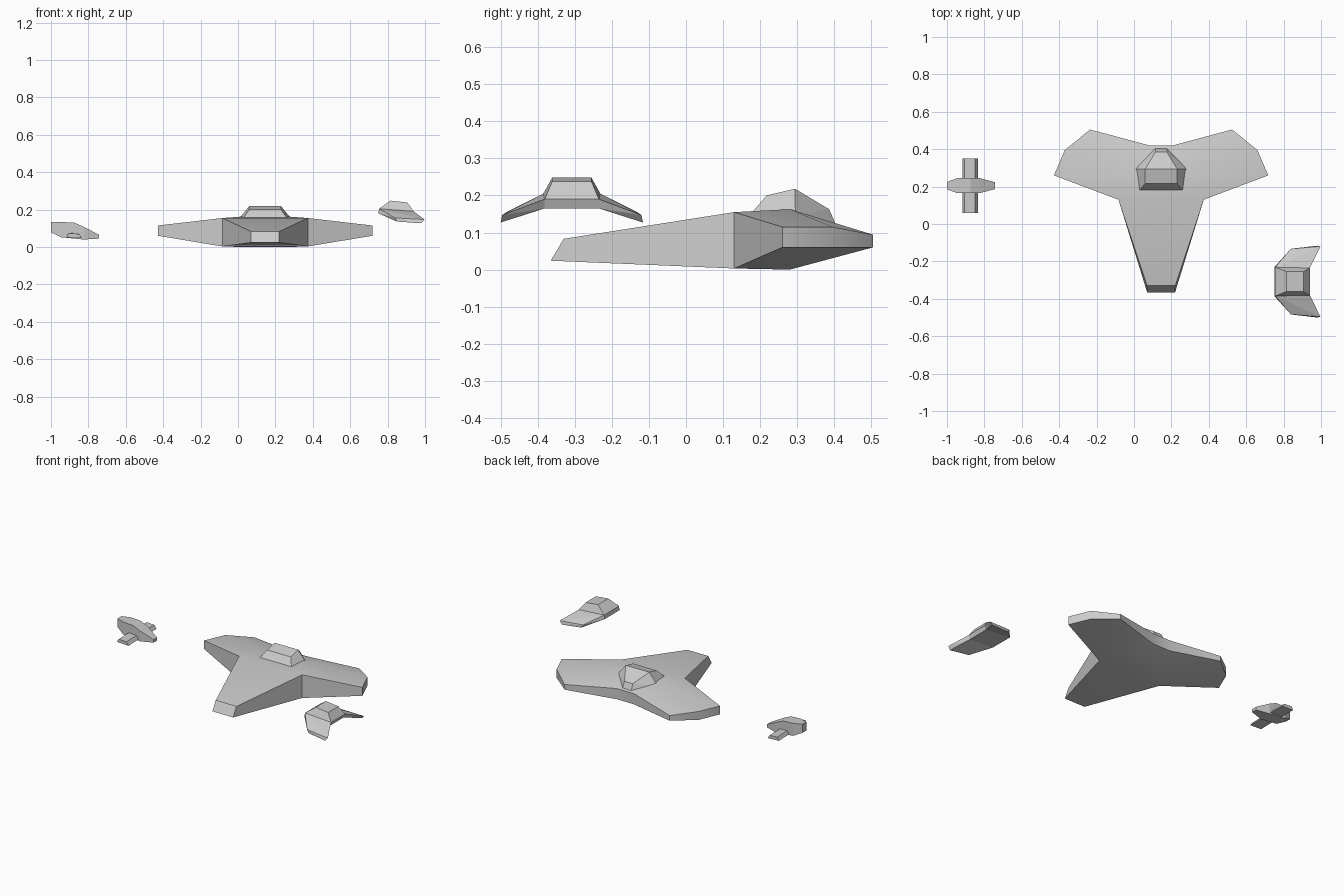
import bpy, bmesh
from math import radians

if "Cube" in bpy.data.objects:
    bpy.data.objects.remove(bpy.data.objects["Cube"])


def finish(name, bm, smooth=None):
    bmesh.ops.recalc_face_normals(bm, faces=bm.faces)
    me = bpy.data.meshes.new(name)
    bm.to_mesh(me)
    bm.free()
    ob = bpy.data.objects.new(name, me)
    bpy.context.collection.objects.link(ob)
    if smooth:
        bpy.context.view_layer.objects.active = ob
        ob.select_set(True)
        bpy.ops.object.shade_smooth_by_angle(angle=radians(smooth))
        ob.select_set(False)
    return ob


def hull(name, pts):
    """Convex faceted solid around a few corner points."""
    bm = bmesh.new()
    for p in pts:
        bm.verts.new(p)
    r = bmesh.ops.convex_hull(bm, input=bm.verts)
    junk = {g for g in r["geom_interior"] if isinstance(g, bmesh.types.BMVert)}
    bmesh.ops.delete(bm, geom=list(junk), context='VERTS')
    bmesh.ops.dissolve_limit(bm, angle_limit=radians(2), verts=bm.verts, edges=bm.edges)
    return finish(name, bm)


CX = 0.145  # centre line of the large craft

# Main hull: half outline as (x, y low, z low, y high, z high)
half = {
    "N": (.075, -.365, .024, -.33, .083),   # nose
    "S": (.228, .13, .003, .13, .155),      # shoulder
    "A": (.573, .26, .06, .26, .115),       # wing tip
    "B": (.515, .395, .06, .395, .115),
    "C": (.38, .505, .06, .505, .094),
    "R": (.062, .42, .05, .42, .12),        # tail
    "I": (.12, .28, 0, .28, .163),          # inner crown
}
bm = bmesh.new()
v = {}
for k, (x, y0, z0, y1, z1) in half.items():
    for s in (1, -1):
        v[k, s, 0] = bm.verts.new((CX + s * x, y0, z0))
        v[k, s, 1] = bm.verts.new((CX + s * x, y1, z1))
for lvl in (0, 1):
    for a, b in ("NS", "SI", "IR"):
        bm.faces.new([v[a, 1, lvl], v[b, 1, lvl], v[b, -1, lvl], v[a, -1, lvl]])
    for s in (1, -1):
        for f in ("SAI", "ABI", "IBC", "ICR"):
            bm.faces.new([v[k, s, lvl] for k in f])
for s in (1, -1):
    for a, b in ("NS", "SA", "AB", "BC", "CR"):
        bm.faces.new([v[a, s, 0], v[b, s, 0], v[b, s, 1], v[a, s, 1]])
for k in "NR":
    bm.faces.new([v[k, 1, 0], v[k, -1, 0], v[k, -1, 1], v[k, 1, 1]])
finish("craft_hull", bm, 30)

# Canopy
canopy = [(.12, .175, .15), (.085, .217, .2), (.145, .295, .145),
          (.085, .294, .218), (.03, .386, .163), (.032, .405, .12)]
hull("canopy", [(CX + s * x, y, z) for x, y, z in canopy for s in (1, -1)])

# Right drone: raised body and two drooping wings, mirrored about y = PY
PY = -.308
body = [(.755, .077, .205), (.75, .077, .18), (.94, .073, .19), (.93, .073, .165),
        (.815, .053, .248), (.905, .053, .238)]
hull("right_drone_body", [(x, PY + s * y, z) for x, y, z in body for s in (1, -1)])
wing = [(.755, .077, .205), (.75, .077, .18), (.94, .073, .19), (.93, .073, .165),
        (.838, .175, .156), (.85, .177, .136), (.997, .188, .147), (.98, .192, .127)]
for side, s in (("back", 1), ("front", -1)):
    hull("right_drone_wing_" + side, [(x, PY + s * y, z) for x, y, z in wing])

# Left drone: tapered body from sections (x, half width, z low, z high)
LY = .205
sections = [(-1, .02, .078, .135), (-.945, .04, .052, .134),
            (-.875, .04, .045, .13), (-.825, .04, .04, .108), (-.742, .018, .045, .065)]
hull("left_drone_body", [(x, LY + s * w, z) for x, w, a, b in sections
                         for s in (1, -1) for z in (a, b)])

# Left drone side fins
fin = [(-.917, .03, .054), (-.917, .145, .052), (-.835, .03, .05), (-.835, .145, .048),
       (-.905, .03, .075), (-.905, .145, .073), (-.85, .03, .072), (-.85, .145, .07)]
for side, s in (("back", 1), ("front", -1)):
    hull("left_drone_fin_" + side, [(x, LY + s * y, z) for x, y, z in fin])
